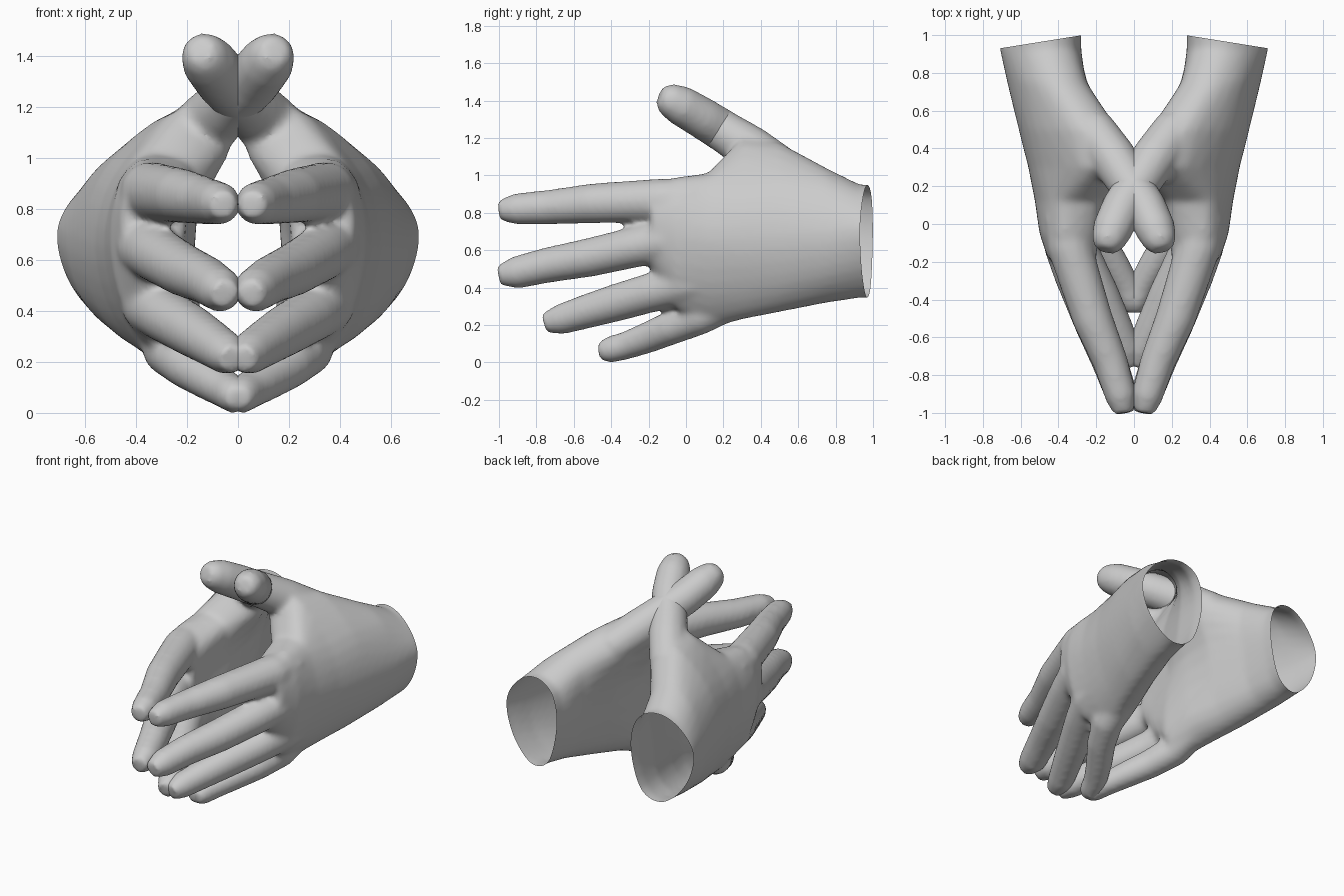
import bpy, bmesh, math
from mathutils import Vector, Matrix

if "Cube" in bpy.data.objects:
    bpy.data.objects.remove(bpy.data.objects["Cube"])


def loft(bm, rings):
    """Closed skin through equal-length rings of points."""
    vs = [[bm.verts.new(p) for p in r] for r in rings]
    n = len(vs[0])
    for a, b in zip(vs, vs[1:]):
        for i in range(n):
            bm.faces.new((a[i], a[(i + 1) % n], b[(i + 1) % n], b[i]))
    bm.faces.new(vs[0][::-1])
    bm.faces.new(vs[-1])


def spline(pts, steps=4):
    """Closed smooth curve through the points."""
    n, out = len(pts), []
    for i in range(n):
        a, b, c, d = (Vector(pts[(i + k) % n]) for k in (-1, 0, 1, 2))
        for s in range(steps):
            t = s / steps
            out.append(0.5 * (2 * b + (c - a) * t + (2 * a - 5 * b + 4 * c - d) * t * t
                              + (3 * b - a - 3 * c + d) * t ** 3))
    return out


def tube(bm, path, sides=14):
    """Finger through (x, y, z, radius) stations."""
    pts = [Vector(p[:3]) for p in path]
    rings = []
    for i, p in enumerate(pts):
        d = (pts[min(i + 1, len(pts) - 1)] - pts[max(i - 1, 0)]).normalized()
        u = d.cross(Vector((0, 0, 1))).normalized()
        v = u.cross(d)
        rings.append([p + path[i][3] * (u * math.cos(a) + v * math.sin(a))
                      for a in (2 * math.pi * k / sides for k in range(sides))])
    loft(bm, rings)


# palm sections (x, z) from wrist to knuckles:
# bottom, outer low, outer, outer high, top, inner high, inner, inner low
PALM = [
    (.93, [(.50, .35), (.655, .50), (.71, .72), (.60, .89), (.45, .95), (.32, .88), (.28, .68), (.35, .41)]),
    (.75, [(.47, .32), (.62, .46), (.67, .70), (.57, .94), (.40, 1.04), (.26, .96), (.26, .70), (.32, .40)]),
    (.50, [(.41, .27), (.55, .41), (.61, .68), (.52, .96), (.27, 1.17), (.08, 1.08), (.17, .78), (.25, .37)]),
    (.30, [(.35, .23), (.49, .38), (.56, .66), (.48, .94), (.21, 1.20), (.02, 1.07), (.16, .77), (.18, .35)]),
    (.12, [(.29, .18), (.45, .36), (.525, .65), (.47, .90), (.36, 1.01), (.18, .96), (.18, .72), (.15, .30)]),
    (-.05, [(.34, .28), (.45, .42), (.50, .66), (.47, .88), (.37, .99), (.20, .91), (.20, .68), (.19, .42)]),
    (-.19, [(.33, .50), (.41, .56), (.45, .68), (.44, .85), (.34, .96), (.21, .86), (.21, .70), (.23, .57)]),
]
# straight extension past the wrist, sliced off below
PALM.insert(0, (1.06, PALM[0][1]))

# index, middle, ring, little finger, thumb (the thumb crosses the midline)
DIGITS = [
    [(.36, .05, .86, .12), (.34, -.12, .865, .12), (.29, -.28, .86, .114), (.22, -.5, .85, .108),
     (.125, -.73, .83, .094), (.07, -.91, .82, .085), (.055, -1.0, .815, .055)],
    [(.37, .05, .66, .12), (.36, -.12, .65, .118), (.31, -.28, .615, .11), (.215, -.52, .56, .105),
     (.125, -.74, .52, .096), (.065, -.91, .48, .088), (.05, -1.0, .465, .055)],
    [(.36, .15, .46, .12), (.34, -.02, .42, .115), (.275, -.18, .375, .107), (.18, -.37, .32, .102),
     (.10, -.54, .27, .092), (.04, -.67, .23, .083), (.02, -.755, .21, .055)],
    [(.30, .25, .32, .09), (.275, .07, .245, .1), (.20, -.08, .185, .092), (.11, -.21, .13, .084),
     (.045, -.32, .09, .076), (.01, -.41, .067, .072), (.0, -.465, .055, .048)],
    [(.22, .5, 1.04, .12), (.11, .35, 1.14, .125), (.02, .21, 1.23, .115), (-.06, .09, 1.305, .112),
     (-.115, -.03, 1.375, .108), (-.14, -.1, 1.41, .088), (-.15, -.14, 1.425, .055)],
]

# one hand: overlapping solids fused into a single skin
bm = bmesh.new()
loft(bm, [[(p.x, y, p.y) for p in spline(sec)] for y, sec in PALM])
for d in DIGITS:
    tube(bm, d)
bmesh.ops.recalc_face_normals(bm, faces=bm.faces)
raw = bpy.data.meshes.new("hand_form")
bm.to_mesh(raw)
bm.free()
form = bpy.data.objects.new("hand_form", raw)
bpy.context.collection.objects.link(form)
rm = form.modifiers.new("fuse", 'REMESH')
rm.mode = 'VOXEL'
rm.voxel_size = 0.016
sm = form.modifiers.new("soften", 'SMOOTH')
sm.factor = 0.5
sm.iterations = 12
skin = bpy.data.meshes.new_from_object(form.evaluated_get(bpy.context.evaluated_depsgraph_get()))
bpy.data.objects.remove(form)

# slice the wrist open on a slant, then make the mirrored pair
for name, side in (("right_side_hand", 1), ("left_side_hand", -1)):
    bm = bmesh.new()
    bm.from_mesh(skin)
    bmesh.ops.bisect_plane(bm, geom=bm.verts[:] + bm.edges[:] + bm.faces[:], dist=1e-5,
                           plane_co=(.71, .93, 0), plane_no=(.16, 1, 0), clear_outer=True)
    if side < 0:
        bm.transform(Matrix.Scale(-1, 4, (1, 0, 0)))
        bmesh.ops.reverse_faces(bm, faces=bm.faces)
    for f in bm.faces:
        f.smooth = True
    me = bpy.data.meshes.new(name)
    bm.to_mesh(me)
    bm.free()
    bpy.context.collection.objects.link(bpy.data.objects.new(name, me))
